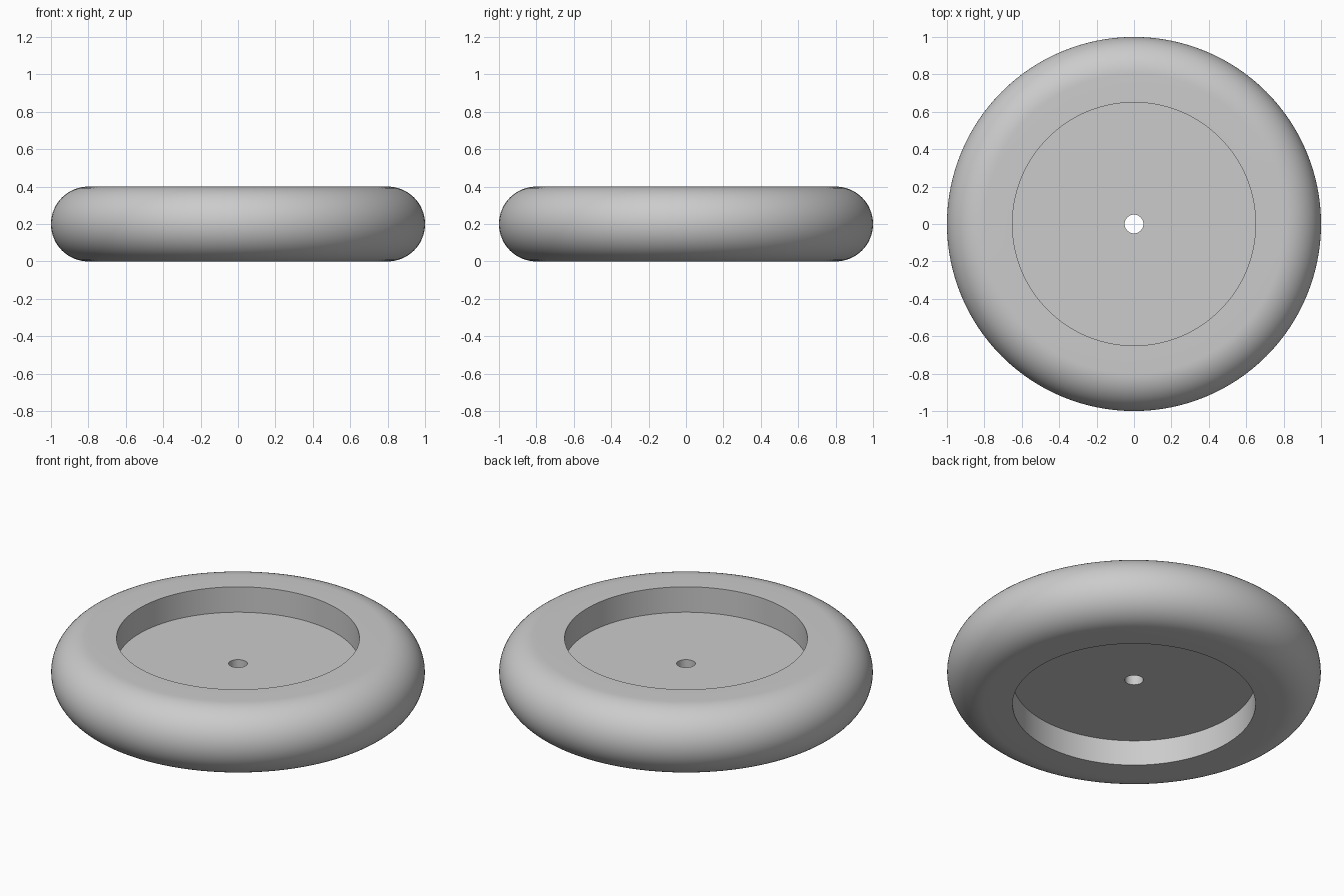
import bpy, bmesh, math

if "Cube" in bpy.data.objects:
    bpy.data.objects.remove(bpy.data.objects["Cube"])

SEGMENTS = 128
ARC_STEPS = 32

grey = bpy.data.materials.new("light grey")
grey.diffuse_color = (0.6, 0.6, 0.6, 1)
grey.use_nodes = True
grey.node_tree.nodes["Principled BSDF"].inputs["Base Color"].default_value = grey.diffuse_color

# Closed (radius, height) profile: axle hole, web, recess walls, rounded tread
profile = [(0.05, 0.25), (0.05, 0.15), (0.65, 0.15), (0.65, 0.0)]
for i in range(ARC_STEPS + 1):
    a = -math.pi / 2 + math.pi * i / ARC_STEPS
    profile.append((0.8 + 0.2 * math.cos(a), 0.2 + 0.2 * math.sin(a)))
profile += [(0.65, 0.4), (0.65, 0.25)]

# Revolve the profile around z
bm = bmesh.new()
rings = []
for s in range(SEGMENTS):
    t = 2 * math.pi * s / SEGMENTS
    rings.append([bm.verts.new((r * math.cos(t), r * math.sin(t), z)) for r, z in profile])
n = len(profile)
for s in range(SEGMENTS):
    a, b = rings[s], rings[(s + 1) % SEGMENTS]
    for i in range(n):
        j = (i + 1) % n
        bm.faces.new((a[i], b[i], b[j], a[j]))
bmesh.ops.recalc_face_normals(bm, faces=bm.faces)

mesh = bpy.data.meshes.new("wheel")
bm.to_mesh(mesh)
bm.free()
mesh.materials.append(grey)
wheel = bpy.data.objects.new("wheel", mesh)
bpy.context.collection.objects.link(wheel)

# Smooth tread, crisp recess and hole edges
bpy.context.view_layer.objects.active = wheel
wheel.select_set(True)
bpy.ops.object.shade_smooth_by_angle(angle=math.radians(30))
